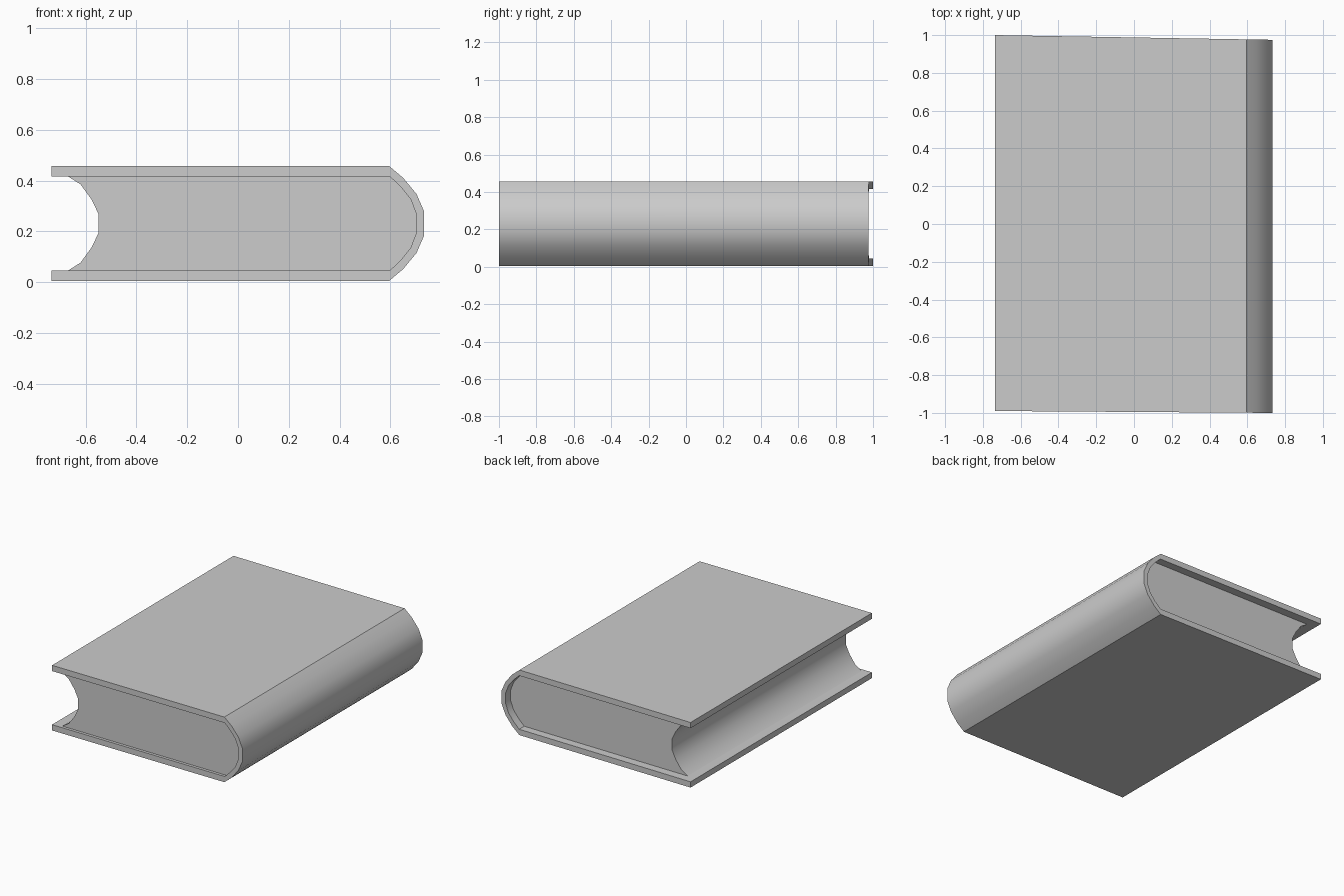
import bpy, bmesh, math

if "Cube" in bpy.data.objects:
    bpy.data.objects.remove(bpy.data.objects["Cube"])

MID = 0.231  # height of the book's centre line


def extrude_profile(name, points, y_front, y_back):
    """Extrude an (x, z) outline between two y positions given as functions of x."""
    bm = bmesh.new()
    front = [bm.verts.new((x, y_front(x), z)) for x, z in points]
    back = [bm.verts.new((x, y_back(x), z)) for x, z in points]
    bm.faces.new(front)
    bm.faces.new(back[::-1])
    n = len(points)
    for i in range(n):
        j = (i + 1) % n
        bm.faces.new((front[i], back[i], back[j], front[j]))
    bmesh.ops.recalc_face_normals(bm, faces=bm.faces)
    # Split the end caps cleanly, as the outlines are concave
    bmesh.ops.triangulate(bm, faces=[f for f in bm.faces if len(f.verts) > 4])
    mesh = bpy.data.meshes.new(name)
    bm.to_mesh(mesh)
    bm.free()
    obj = bpy.data.objects.new(name, mesh)
    bpy.context.collection.objects.link(obj)
    bpy.context.view_layer.objects.active = obj
    obj.select_set(True)
    bpy.ops.object.shade_smooth_by_angle(angle=math.radians(35))
    obj.select_set(False)
    return obj


def mirrored(half):
    """Full run of points from an upper half given as (x, height above centre)."""
    return ([(x, MID + h) for x, h in half]
            + [(x, MID - h) for x, h in reversed(half)])


def slope(left, right):
    """Slightly skewed end, running from the fore-edge to the spine."""
    return lambda x: left + (right - left) * (x + 0.735) / 1.47


# Rounded spine, outer and inner
outer = [(0.595, 0.226), (0.65, 0.18), (0.703, 0.116), (0.733, 0.047)]
inner = [(0.597, 0.186), (0.64, 0.145), (0.68, 0.095), (0.703, 0.035)]
# Hollow fore-edge of the pages
hollow = [(-0.67, 0.186), (-0.62, 0.154), (-0.577, 0.095), (-0.549, 0.037)]

# Cover: both boards and the spine in one C-shaped outline
cover_outline = (mirrored([(-0.735, 0.226)] + outer)
                 + mirrored([(-0.735, 0.186)] + inner)[::-1])
extrude_profile("cover", cover_outline, slope(-0.99, -1.0), slope(1.0, 0.975))

# Page block, set in from the cover ends
page_outline = mirrored(inner) + mirrored(hollow)[::-1]
extrude_profile("pages", page_outline, slope(-0.97, -0.98), slope(0.94, 0.92))
